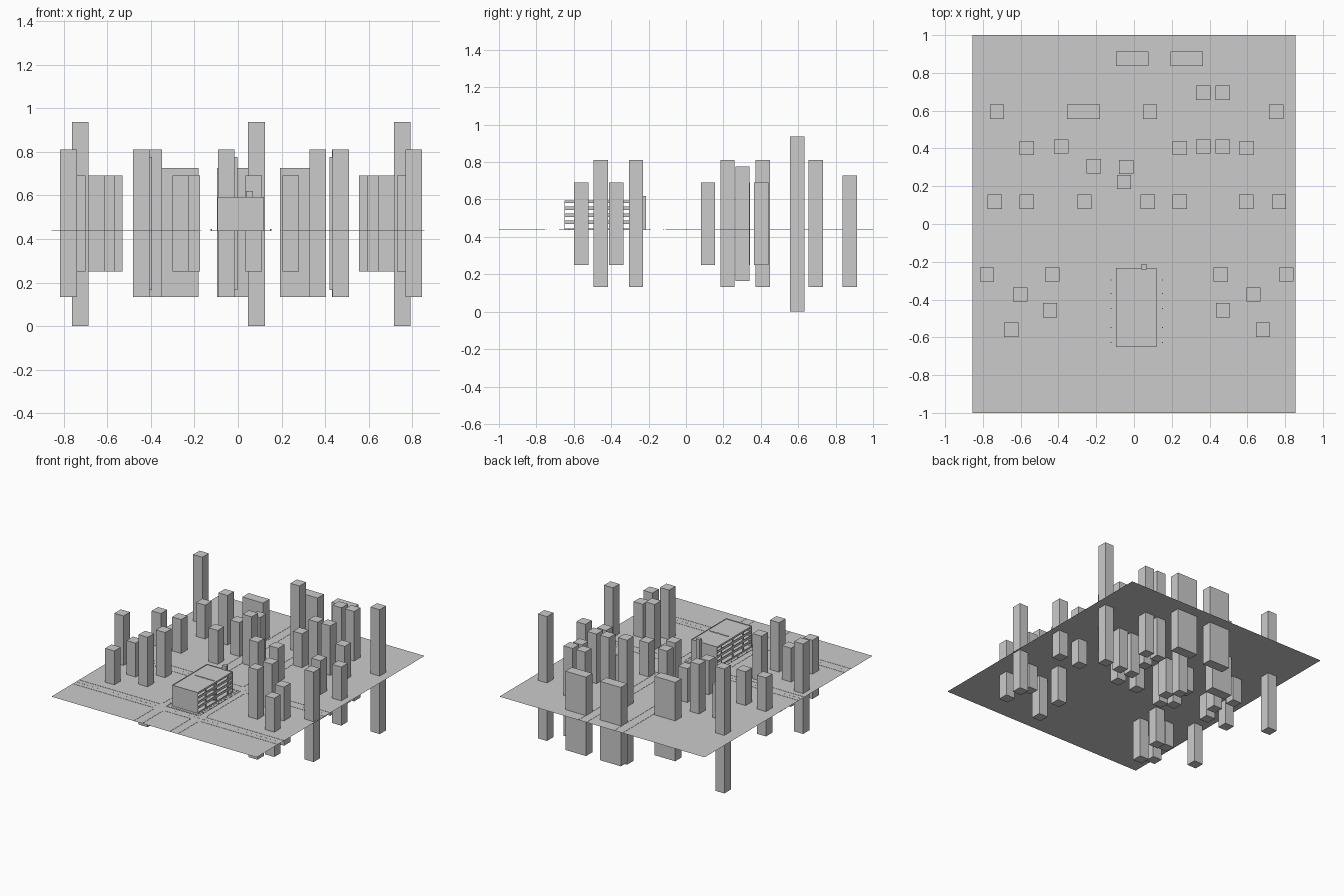
import bpy, bmesh
from mathutils import Matrix, Vector

if "Cube" in bpy.data.objects:
    bpy.data.objects.remove(bpy.data.objects["Cube"])

G = 0.437  # ground level


def boxes(name, items):
    """One object made of boxes given as (x0, x1, y0, y1, z0, z1)."""
    bm = bmesh.new()
    for x0, x1, y0, y1, z0, z1 in items:
        m = Matrix.Translation(((x0 + x1) / 2, (y0 + y1) / 2, (z0 + z1) / 2))
        m = m @ Matrix.Diagonal((x1 - x0, y1 - y0, z1 - z0, 1))
        bmesh.ops.create_cube(bm, size=1, matrix=m)
    me = bpy.data.meshes.new(name)
    bm.to_mesh(me)
    bm.free()
    ob = bpy.data.objects.new(name, me)
    bpy.context.collection.objects.link(ob)
    return ob


# Flat ground sheet
bm = bmesh.new()
bmesh.ops.create_grid(bm, x_segments=1, y_segments=1, size=1,
                      matrix=Matrix.Translation((0, 0, G)) @ Matrix.Diagonal((0.855, 1, 1, 1)))
me = bpy.data.meshes.new("ground")
bm.to_mesh(me)
bm.free()
bpy.context.collection.objects.link(bpy.data.objects.new("ground", me))

# Surrounding towers, grouped by height; they pass through the ground sheet
SPANS = {"low": (0.25, 0.692), "mid": (0.165, 0.777), "high": (0.133, 0.81),
         "tall": (0, 0.937), "wide": (0.133, 0.727)}
TOWERS = {
    "low": {-0.56: (-0.65, 0.683), -0.373: (-0.603, 0.633), 0.305: (-0.213,),
            0.117: (-0.737, -0.567, -0.262, 0.073, 0.242, 0.594, 0.768),
            0.402: (-0.567, 0.242, 0.596)},
    "mid": {-0.267: (-0.432, 0.459), 0.302: (-0.041,)},
    "high": {-0.456: (-0.445, 0.471), -0.267: (-0.778, 0.806), 0.222: (-0.053,),
             0.41: (-0.386, 0.366, 0.47), 0.694: (0.366, 0.47)},
    "tall": {0.595: (-0.725, 0.085, 0.753)},
    "wide": {0.595: (-0.267,), 0.875: (-0.01, 0.28)},
}
for kind, rows in TOWERS.items():
    z0, z1 = SPANS[kind]
    hw = 0.0865 if kind == "wide" else 0.038
    for y, xs in rows.items():
        for x in xs:
            boxes(kind + "_tower", [(x - hw, x + hw, y - 0.038, y + 0.038, z0, z1)])

# Main building: stacked slabs with low balcony fronts on the long sides
X0, X1, Y0, Y1, TOP, T = -0.095, 0.12, -0.65, -0.233, 0.594, 0.004
STEP = 0.037
floors, rails = [], []
for k in range(5):
    z = G + k * STEP
    floors.append((X0, X1, Y0, Y1, z, z + 0.005))
    h = 0.014 if k else 0.008
    for x in (X0, X1 - T):
        rails.append((x, x + T, Y0, Y1, z - (0.004 if k else 0), z + min(h, TOP - z)))
boxes("floor_slabs", floors)
boxes("balcony_fronts", rails)

# Solid end walls, inner cross wall and side columns
boxes("front_wall", [(X0, X1, Y0, Y0 + T, G, TOP)])
boxes("back_wall", [(X0, X1, Y1 - T, Y1, G, TOP)])
boxes("cross_wall", [(-0.06, 0.02, -0.427, -0.42, G, TOP),
                     (0.03, 0.1, -0.427, -0.42, G, TOP)])
boxes("columns", [(x, x + 0.006, y - 0.003, y + 0.003, G, TOP - 0.006)
                  for x in (X0, X1 - 0.006) for y in (-0.55, -0.425, -0.29)])

# Stair shaft at the back
boxes("stair_shaft", [(0.036, 0.068, -0.24, -0.214, G, 0.62)])

# Low pavement edge and little posts around the plot
boxes("plot_edge", [(-0.125, -0.121, -0.68, -0.19, G, G + 0.002),
                    (0.148, 0.152, -0.68, -0.19, G, G + 0.002),
                    (-0.125, 0.152, -0.68, -0.676, G, G + 0.002),
                    (-0.125, 0.152, -0.194, -0.19, G, G + 0.002)])
boxes("plot_posts", [(x - 0.003, x + 0.003, y, y + 0.006, G, G + 0.008)
                     for x in (-0.123, 0.15) for y in (-0.63, -0.55, -0.45, -0.37, -0.3)])

# Road kerbs and dashed lane lines, broken at the crossings
K = 0.0015
kerbs = []
for y in (-0.12, -0.19, -0.67, -0.745):
    for a, b in ((-0.855, -0.18), (-0.09, 0.12), (0.205, 0.855)):
        kerbs.append((a, b, y - 0.002, y + 0.002, G, G + K))
for x in (-0.17, -0.1, 0.13, 0.197):
    for a, b in ((-1, -0.755), (-0.66, -0.2), (-0.11, 1)):
        kerbs.append((x - 0.002, x + 0.002, a, b, G, G + K))
boxes("road_kerbs", kerbs)
dashes = [(x / 100, x / 100 + 0.018, y - 0.001, y + 0.001, G, G + K / 2)
          for y in (-0.155, -0.707) for x in range(-84, 84, 4)]
boxes("lane_dashes", dashes)
